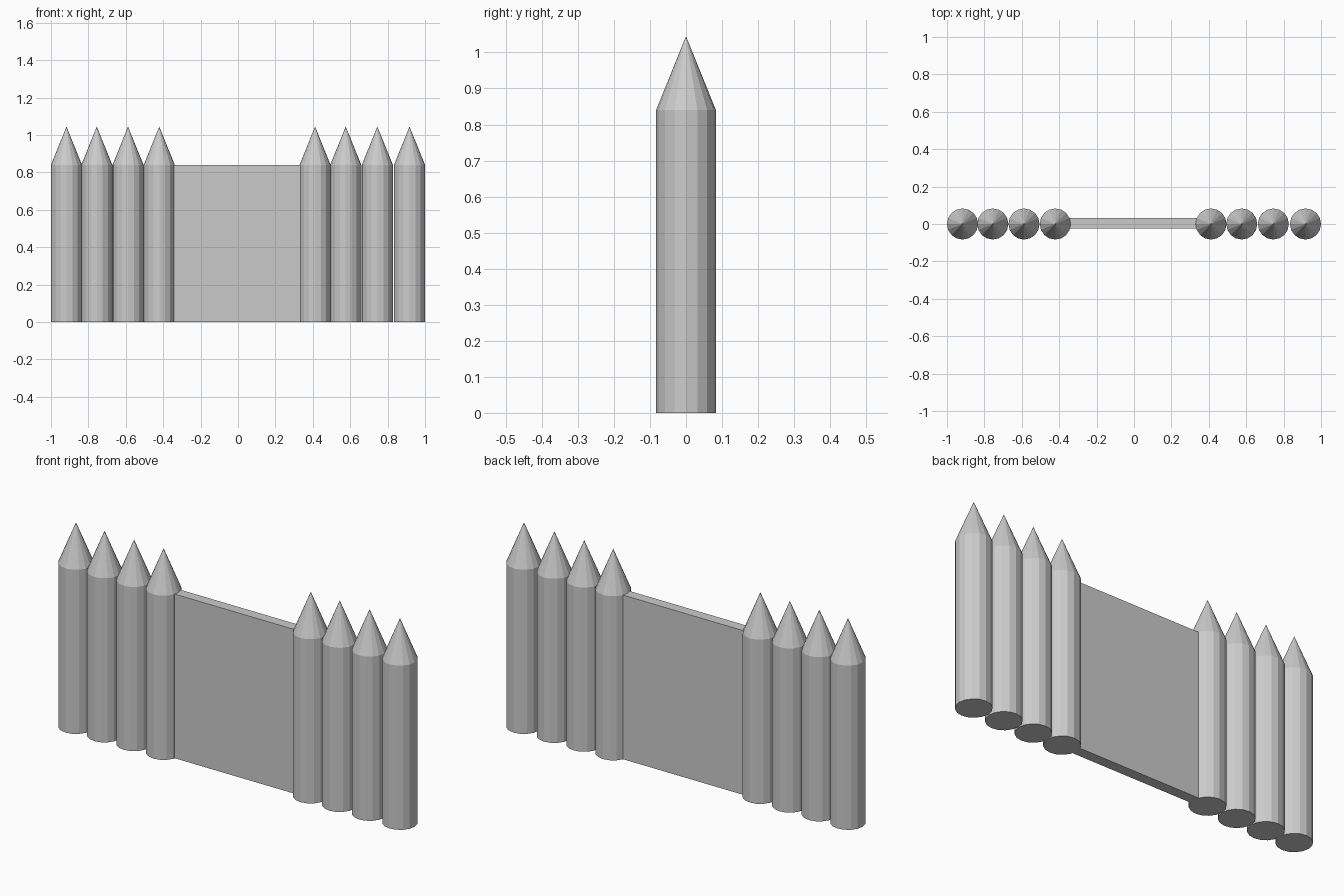
import bpy

if "Cube" in bpy.data.objects:
    bpy.data.objects.remove(bpy.data.objects["Cube"])

RADIUS = 0.083
BODY_H = 0.84
TIP_H = 1.045
SIDES = 16


def stake(name, x):
    # post body
    bpy.ops.mesh.primitive_cylinder_add(vertices=SIDES, radius=RADIUS, depth=BODY_H,
                                        end_fill_type='NGON', location=(x, 0, BODY_H / 2))
    bpy.context.object.name = name + "_post"
    # sharpened point
    h = TIP_H - BODY_H
    bpy.ops.mesh.primitive_cone_add(vertices=SIDES, radius1=RADIUS, radius2=0, depth=h,
                                    end_fill_type='NOTHING', location=(x, 0, BODY_H + h / 2))
    bpy.context.object.name = name + "_point"


# Two groups of four stakes
for side, xs in (("left", (-0.917, -0.755, -0.588, -0.421)),
                 ("right", (0.412, 0.576, 0.745, 0.917))):
    for i, x in enumerate(xs):
        stake(f"{side}_stake_{i + 1}", x)

# Thin gate panel, ends buried in the inner stakes
x0, x1 = -0.42, 0.41
bpy.ops.mesh.primitive_cube_add(size=1, location=((x0 + x1) / 2, 0.004, BODY_H / 2))
gate = bpy.context.object
gate.name = "gate_panel"
gate.scale = (x1 - x0, 0.054, BODY_H)
